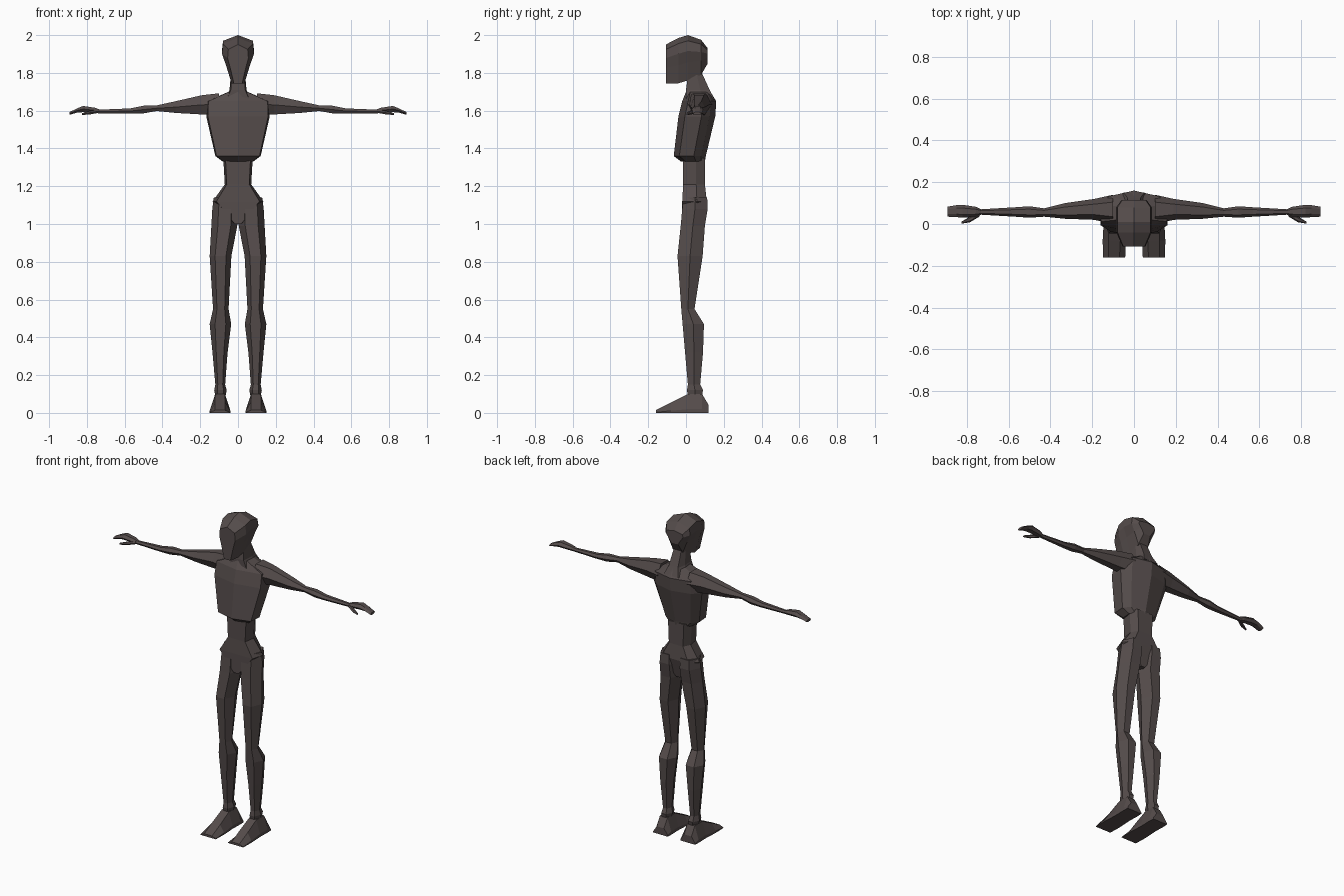
import bpy, bmesh
from mathutils import Vector

old = bpy.data.objects.get("Cube")
if old:
    bpy.data.objects.remove(old, do_unlink=True)

# One dark colour for the whole figure
skin = bpy.data.materials.new("dark_brown_grey")
skin.use_nodes = True
colour = (0.09, 0.072, 0.07, 1)
skin.diffuse_color = colour
skin.node_tree.nodes["Principled BSDF"].inputs["Base Color"].default_value = colour


def symmetric(half):
    """Complete a right-hand half outline by reflecting it across the middle."""
    return half + [(-a, b) for a, b in reversed(half) if a]


# Unit cross-sections
HEX = symmetric([(.5, -1), (1, 0), (.5, 1)])
BOX = symmetric([(.85, -1), (1, .2), (.7, 1)])
CHEST = symmetric([(0, -1), (.95, -.65), (1, .25), (.72, .7), (0, 1)])
SKULL = symmetric([(.4, -1), (.75, -.2), (1, .3), (.93, .75), (0, 1)])
FOOT = symmetric([(1, -1), (1, -.6), (.5, 1)])


def place(axis, t, a, b):
    return Vector({"x": (t, a, b), "y": (a, t, b), "z": (a, b, t)}[axis])


def loft(name, axis, section, rings, mirrored=False):
    """Skin rings of (position, min a, max a, min b, max b) along an axis."""
    bm = bmesh.new()
    loops = []
    for t, a0, a1, b0, b1 in rings:
        ca, cb, ha, hb = (a0 + a1) / 2, (b0 + b1) / 2, (a1 - a0) / 2, (b1 - b0) / 2
        loops.append([bm.verts.new(place(axis, t, ca + ha * u, cb + hb * v))
                      for u, v in section])
    count = len(section)
    for low, high in zip(loops, loops[1:]):
        for i in range(count):
            j = (i + 1) % count
            bm.faces.new((low[i], low[j], high[j], high[i]))
    bm.faces.new(loops[0])
    bm.faces.new(loops[-1])
    bmesh.ops.recalc_face_normals(bm, faces=bm.faces)
    mesh = bpy.data.meshes.new(name)
    bm.to_mesh(mesh)
    bm.free()
    mesh.materials.append(skin)
    obj = bpy.data.objects.new(name, mesh)
    bpy.context.collection.objects.link(obj)
    if mirrored:
        obj.modifiers.new("left_right", "MIRROR").use_axis[0] = True
    return obj


def centred(rows):
    """Expand (position, half width, min, max) to symmetric rings."""
    return [(t, -w, w, b0, b1) for t, w, b0, b1 in rows]


# Head, with the face tapering to the chin
loft("head", "y", SKULL, centred([
    (-.107, .055, 1.745, 1.95),
    (-.04, .085, 1.745, 1.985),
    (.01, .085, 1.76, 2),
    (.08, .085, 1.79, 1.975),
    (.115, .06, 1.85, 1.93)]))

# Neck
loft("neck", "z", BOX, centred([
    (1.66, .07, 0, .15),
    (1.71, .045, 0, .125),
    (1.82, .035, .015, .075)]))

# Rib cage with hunched upper back
loft("chest", "z", CHEST, centred([
    (1.33, .08, -.025, .1),
    (1.36, .12, -.065, .105),
    (1.57, .168, -.04, .155),
    (1.65, .165, -.02, .16),
    (1.7, .05, 0, .13)]))

# Waist and pelvis, closing in a wedge between the legs
loft("waist_and_pelvis", "z", BOX, centred([
    (1.35, .078, -.015, .1),
    (1.21, .07, -.015, .1),
    (1.12, .134, -.02, .11),
    (1, .02, -.02, .08)]))

# Legs
loft("leg", "z", HEX, [
    (1.14, .01, .128, -.015, .112),
    (1.08, .003, .136, -.02, .115),
    (.99, .004, .141, -.028, .1),
    (.83, .035, .15, -.045, .088),
    (.55, .05, .132, -.025, .045),
    (.47, .036, .15, -.018, .095),
    (.32, .055, .135, -.005, .09),
    (.15, .068, .12, .01, .075),
    (.12, .06, .126, .005, .09),
    (.09, .066, .12, .01, .085)], mirrored=True)

# Wedge-shaped feet
loft("foot", "y", FOOT, [
    (-.16, .042, .148, 0, .014),
    (-.08, .04, .15, 0, .055),
    (.01, .045, .145, 0, .1),
    (.085, .043, .147, 0, .1),
    (.118, .045, .145, 0, .045)], mirrored=True)

# Outstretched arms
loft("arm", "x", HEX, [
    (.1, 0, .14, 1.575, 1.692),
    (.19, .02, .12, 1.58, 1.682),
    (.33, .025, .1, 1.588, 1.65),
    (.43, .035, .075, 1.598, 1.628),
    (.5, .03, .085, 1.586, 1.626),
    (.57, .035, .08, 1.584, 1.612),
    (.74, .045, .07, 1.585, 1.605)], mirrored=True)

# Flat mitten hands
loft("hand", "x", HEX, [
    (.73, .045, .07, 1.585, 1.605),
    (.755, .035, .082, 1.588, 1.615),
    (.82, .03, .092, 1.592, 1.625),
    (.85, .033, .09, 1.59, 1.613),
    (.893, .035, .083, 1.578, 1.592)], mirrored=True)

# Thumbs
loft("thumb", "x", HEX, [
    (.74, .035, .06, 1.588, 1.605),
    (.785, .008, .035, 1.58, 1.598),
    (.825, .002, .012, 1.577, 1.587)], mirrored=True)
